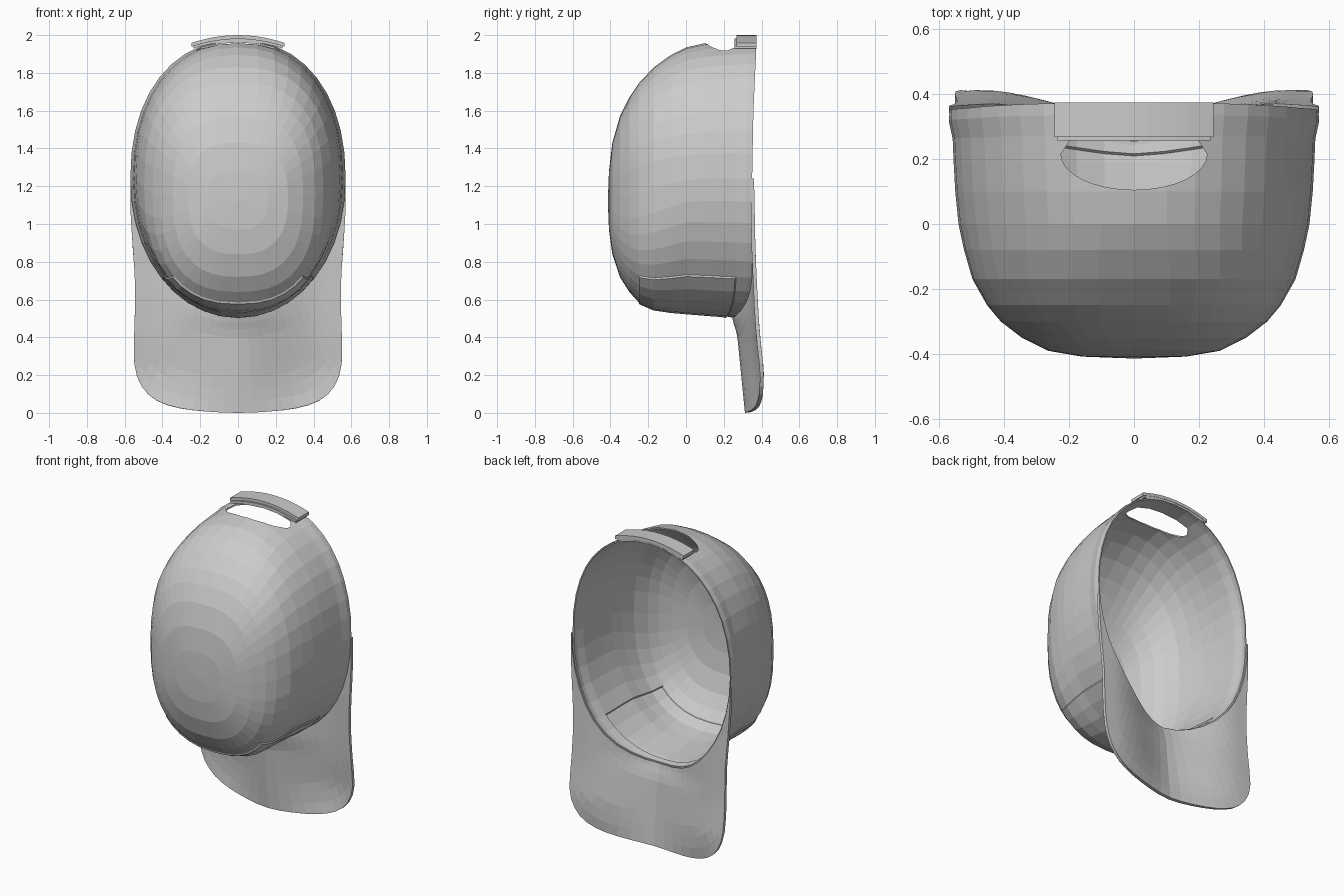
import bpy, bmesh, math

if "Cube" in bpy.data.objects:
    bpy.data.objects.remove(bpy.data.objects["Cube"])

SEG = 40


def interp(table, t):
    if t <= table[0][0]:
        return table[0][1]
    for (a, va), (b, vb) in zip(table, table[1:]):
        if t <= b:
            return va + (vb - va) * (t - a) / (b - a)
    return table[-1][1]


def back_y(x, z):
    """Depth of the curved back surface shared by the rim and the brim."""
    side = interp([(0, .38), (.1, .398), (.22, .403), (.4, .382), (.55, .372),
                   (.85, .358), (1.25, .35), (1.6, .357), (2, .375)], z)
    if z > 1:
        return side
    f = min(1, max(0, (z - .4) / .12))
    mid = .322 - .1 * min(z, .55) - .018 * f * f * (3 - 2 * f)
    s = math.sin(math.pi / 2 * min(1, abs(x) / .48)) ** 1.6
    return mid + (side - mid) * s


def ring(w, zt, zb, box=0.0):
    """Egg-shaped outline in x and z from the bottom centre; box squares it off."""
    pts = []
    for j in range(SEG):
        a = -math.pi / 2 + 2 * math.pi * j / SEG
        c, s = math.cos(a), math.sin(a)
        n = (2.2 if s > 0 else 2.05) + box
        x = w * math.copysign(abs(c) ** (2 / n), c)
        z = (zt + zb) / 2 + (zt - zb) / 2 * math.copysign(abs(s) ** (2 / n), s)
        pts.append((x, z))
    return pts


def finish(name, bm):
    me = bpy.data.meshes.new(name)
    bm.to_mesh(me)
    bm.free()
    ob = bpy.data.objects.new(name, me)
    bpy.context.collection.objects.link(ob)
    return ob


def solidify(ob, thickness, offset):
    m = ob.modifiers.new("thickness", 'SOLIDIFY')
    m.thickness, m.offset = thickness, offset


# Crown: egg-shaped rings from the front pole to the rim (y, half width, top, bottom)
rows = [(-.408, .16, 1.28, .97), (-.39, .265, 1.43, .84), (-.35, .345, 1.57, .72),
        (-.30, .41, 1.67, .64), (-.25, .452, 1.745, .585), (-.17, .497, 1.83, .55),
        (-.08, .523, 1.895, .537), (0, .54, 1.935, .53), (.1, .55, 1.957, .522),
        (.19, .555, 1.965, .515)]
rim = ring(.567, 1.975, .505)
bm = bmesh.new()
loops = [[bm.verts.new((x, y, z)) for x, z in ring(w, zt, zb, .5 * min(1, max(0, -y / .3)))]
         for y, w, zt, zb in rows]
for f, w in ((.45, .558), (.8, .57), (1, .567)):
    loops.append([bm.verts.new((x, .19 + (back_y(x, z) - .19) * f, z))
                  for x, z in ring(w, 1.975 if f > .5 else 1.97, .505 if f > .5 else .51)])
pole = bm.verts.new((0, -.414, 1.12))
panel = []
for j in range(SEG):
    k = (j + 1) % SEG
    bm.faces.new((pole, loops[0][j], loops[0][k]))
    for i in range(len(loops) - 1):
        face = bm.faces.new((loops[i][j], loops[i + 1][j], loops[i + 1][k], loops[i][k]))
        if 4 <= i < 10 and (j < 5 or j >= SEG - 5):
            panel.append(face)
bmesh.ops.recalc_face_normals(bm, faces=bm.faces)
bm.normal_update()
if pole.normal.y > 0:
    bmesh.ops.reverse_faces(bm, faces=bm.faces)
# Slightly raised forehead panel under the crown
bmesh.ops.inset_region(bm, faces=panel, thickness=.006, depth=.008, use_even_offset=True)
crown = finish("crown", bm)
solidify(crown, .008, -1)

# Adjuster opening: half-oval cutter
bm = bmesh.new()
outline = [(.225 * math.cos(a), .215 + .11 * math.sin(a))
           for a in [math.pi + math.pi * i / 16 for i in range(17)]]
outline += [(.195, .26), (-.195, .26)]
bottom = bm.faces.new([bm.verts.new((x, y, 1.6)) for x, y in outline])
ext = bmesh.ops.extrude_face_region(bm, geom=[bottom])
bmesh.ops.translate(bm, vec=(0, 0, .6),
                    verts=[v for v in ext["geom"] if isinstance(v, bmesh.types.BMVert)])
bmesh.ops.recalc_face_normals(bm, faces=bm.faces)
cutter = finish("opening_cutter", bm)
cutter.hide_render = True
cutter.display_type = 'WIRE'
cut = crown.modifiers.new("opening", 'BOOLEAN')
cut.operation, cut.object, cut.solver = 'DIFFERENCE', cutter, 'EXACT'

# Brim: strips from the lower half of the rim out to the rounded outline
half = [(0, .001), (.16, .007), (.31, .025), (.43, .065), (.51, .14), (.549, .26),
        (.548, .46), (.544, .66), (.556, .86), (.568, 1.05), (.57, 1.24)]


def refine(pts):
    """Smooth midpoints between neighbouring points."""
    out = []
    for i in range(len(pts) - 1):
        a, b, c, d = (pts[max(0, min(len(pts) - 1, i + k))] for k in (-1, 0, 1, 2))
        out += [b, tuple((9 * (q + r) - p - s) / 16 for p, q, r, s in zip(a, b, c, d))]
    return out + [pts[-1]]


inner = [rim[j] for j in range(-10, 11)]
inner = [p for a, b in zip(inner, inner[1:])
         for p in (a, ((a[0] + b[0]) / 2, (a[1] + b[1]) / 2))] + [inner[-1]]
outer = refine([(-x, z) for x, z in half[:0:-1]] + half)
STEPS = 10
bm = bmesh.new()
strips = []
for (xi, zi), (xo, zo) in zip(inner, outer):
    strip = []
    for s in range(STEPS + 1):
        t = (s / STEPS) ** 1.3
        x, z = xi + (xo - xi) * t, zi + (zo - zi) * t
        strip.append(bm.verts.new((x, back_y(x, z), z)))
    strips.append(strip)
for a, b in zip(strips, strips[1:]):
    for s in range(STEPS):
        bm.faces.new((a[s], a[s + 1], b[s + 1], b[s]))
bmesh.ops.remove_doubles(bm, verts=bm.verts, dist=.0005)
bmesh.ops.recalc_face_normals(bm, faces=bm.faces)
brim = finish("brim", bm)
solidify(brim, .02, 0)


# Adjuster straps: two arched bands over the opening
def strap(name, width, y0, y1, top, thick):
    bm = bmesh.new()
    secs = []
    for i in range(13):
        x = width * (i / 6 - 1)
        z = top - .68 * x * x
        secs.append([bm.verts.new(p) for p in
                     ((x, y0, z), (x, y1, z), (x, y1, z - thick), (x, y0, z - thick))])
    for a, b in zip(secs, secs[1:]):
        for q in range(4):
            r = (q + 1) % 4
            bm.faces.new((a[q], a[r], b[r], b[q]))
    bm.faces.new(secs[0])
    bm.faces.new(secs[-1][::-1])
    bmesh.ops.recalc_face_normals(bm, faces=bm.faces)
    return finish(name, bm)


strap("upper_strap", .245, .268, .374, 2.0, .02)
strap("lower_strap", .235, .257, .372, 1.982, .015)
